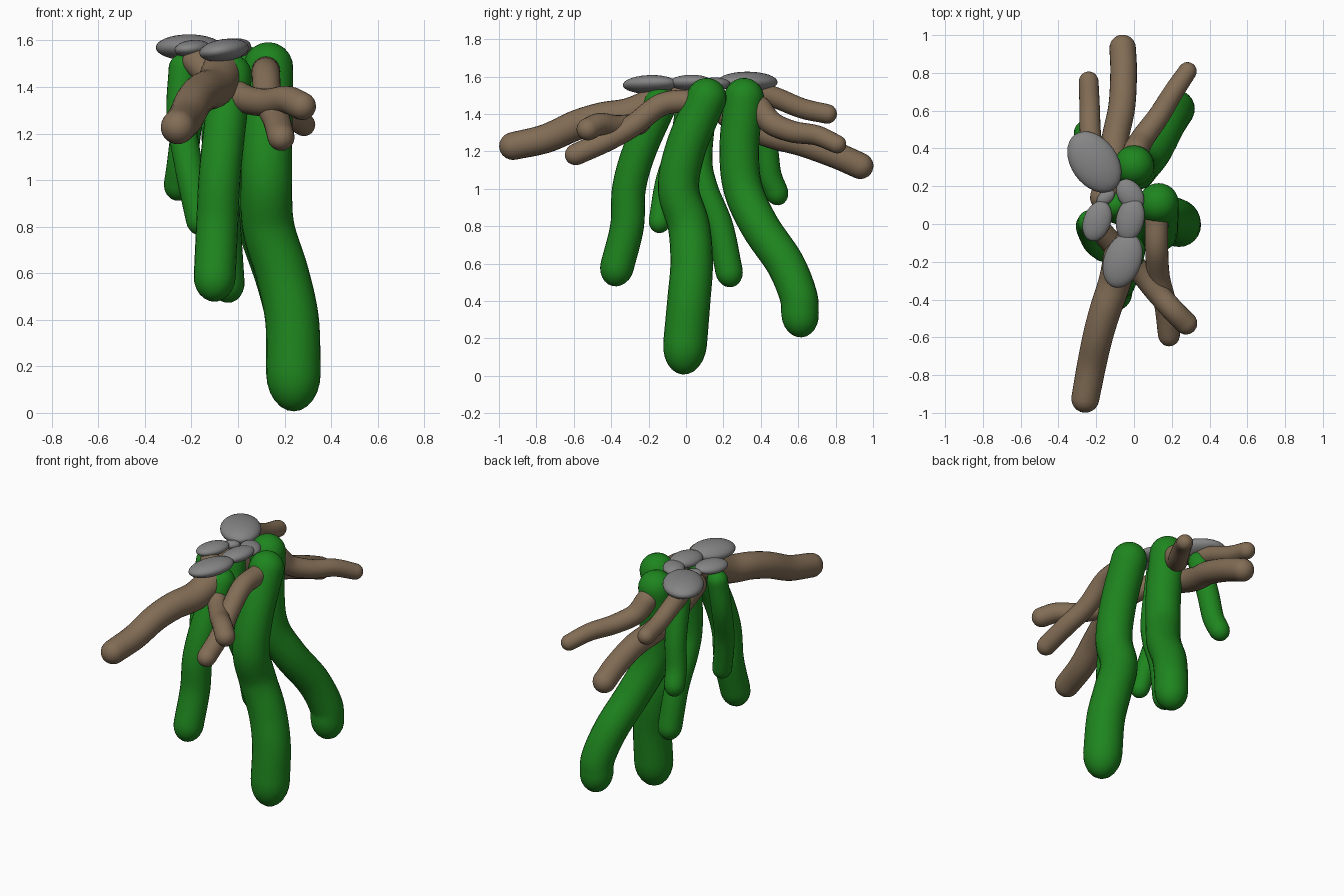
import bpy, bmesh, math
from mathutils import Vector, Matrix

cube = bpy.data.objects.get("Cube")
if cube:
    bpy.data.objects.remove(cube)


def material(name, rgb):
    m = bpy.data.materials.new(name)
    m.use_nodes = True
    m.diffuse_color = (*rgb, 1)
    m.node_tree.nodes["Principled BSDF"].inputs["Base Color"].default_value = (*rgb, 1)
    return m


GREEN = material("leaf green", (0.013, 0.235, 0.013))
BROWN = material("bark brown", (0.225, 0.153, 0.092))
GREY = material("stone grey", (0.235, 0.235, 0.235))


def finish(name, bm, mat):
    bmesh.ops.recalc_face_normals(bm, faces=bm.faces)
    for f in bm.faces:
        f.smooth = True
    mesh = bpy.data.meshes.new(name)
    bm.to_mesh(mesh)
    bm.free()
    mesh.materials.append(mat)
    obj = bpy.data.objects.new(name, mesh)
    bpy.context.collection.objects.link(obj)


def spline(points, steps=8):
    """Smooth curve through the given centre points."""
    p = [2 * points[0] - points[1], *points, 2 * points[-1] - points[-2]]
    out = []
    for i in range(1, len(p) - 2):
        a, b, c, d = p[i - 1:i + 3]
        for s in range(steps):
            t = s / steps
            out.append(0.5 * (2 * b + (c - a) * t + (2 * a - 5 * b + 4 * c - d) * t ** 2
                              + (3 * b - a - 3 * c + d) * t ** 3))
    return out + [points[-1]]


def tube(name, mat, r0, r1, points, tip=1.0, sides=24, cap=6):
    """Tapered tube with a round start and a rounded end, tip times its radius long."""
    path = spline([Vector(q) for q in points])
    n = len(path) - 1
    tangents = [(path[min(i + 1, n)] - path[max(i - 1, 0)]).normalized() for i in range(n + 1)]
    stations = [(c, t, r0 + (r1 - r0) * i / n) for i, (c, t) in enumerate(zip(path, tangents))]
    head_step, tail_step = -tangents[0] * r0, tangents[-1] * r1 * tip
    arcs = [math.pi / 2 * k / cap for k in range(1, cap)]
    head = [(path[0] + head_step * math.sin(a), tangents[0], r0 * math.cos(a)) for a in arcs]
    tail = [(path[-1] + tail_step * math.sin(a), tangents[-1], r1 * math.cos(a)) for a in arcs]
    bm = bmesh.new()
    rings = []
    for c, t, r in head[::-1] + stations + tail:
        u = Vector((1, 0, 0)).cross(t).normalized()
        v = t.cross(u)
        angles = [math.tau * k / sides for k in range(sides)]
        rings.append([bm.verts.new(c + r * (u * math.cos(a) + v * math.sin(a))) for a in angles])
    for a, b in zip(rings, rings[1:]):
        for k in range(sides):
            j = (k + 1) % sides
            bm.faces.new((a[k], a[j], b[j], b[k]))
    for ring, end in ((rings[0], path[0] + head_step), (rings[-1], path[-1] + tail_step)):
        apex = bm.verts.new(end)
        for k in range(sides):
            bm.faces.new((ring[k], ring[(k + 1) % sides], apex))
    finish(name, bm, mat)


def stone(name, centre, size, angle, tilt=0):
    """Flattened pebble turned about z, with its left side raised by tilt."""
    bm = bmesh.new()
    place = (Matrix.Translation(centre) @ Matrix.Rotation(math.radians(-tilt), 4, "Y")
             @ Matrix.Rotation(math.radians(angle), 4, "Z") @ Matrix.Diagonal((*size, 1)))
    bmesh.ops.create_uvsphere(bm, u_segments=32, v_segments=16, radius=1, matrix=place)
    finish(name, bm, GREY)


# Hanging green vines
tube("main_vine", GREEN, 0.107, 0.117, [(.13, .11, 1.485), (.125, 0, 1.22), (.122, -.04, 1),
     (.13, .015, .8), (.19, .03, .6), (.232, .015, .4), (.238, -.005, .17)], tip=1.4)
tube("back_vine", GREEN, 0.107, 0.1, [(0, .31, 1.485), (.01, .285, 1.22), (.03, .305, 1),
     (.1, .395, .8), (.17, .53, .6), (.215, .6, .43), (.222, .61, .33)], tip=1.25)
tube("front_vine", GREEN, 0.09, 0.09, [(-.03, -.14, 1.45), (-.06, -.25, 1.2), (-.08, -.305, 1),
     (-.09, -.315, .8), (-.1, -.368, .585)], tip=1.2)
tube("middle_vine", GREEN, 0.07, 0.073, [(-.1, .1, 1.48), (-.085, .07, 1.17), (-.075, .1, 1),
     (-.06, .18, .8), (-.045, .23, .56)], tip=1.2)
tube("short_back_vine", GREEN, 0.067, 0.063, [(-.205, .36, 1.48), (-.22, .42, 1.25),
     (-.24, .445, 1.08), (-.255, .482, .985)], tip=1.2)
tube("short_side_vine", GREEN, 0.063, 0.059, [(-.235, .01, 1.48), (-.245, -.02, 1.28),
     (-.21, -.1, 1.05), (-.165, -.14, .83)], tip=1.15)

# Spreading brown roots
tube("long_front_root", BROWN, 0.09, 0.074, [(-.067, -.14, 1.465), (-.1, -.3, 1.4), (-.15, -.45, 1.378),
     (-.19, -.59, 1.338), (-.225, -.75, 1.268), (-.258, -.925, 1.228)])
tube("bent_front_root", BROWN, 0.062, 0.058, [(.12, .03, 1.47), (.12, -.13, 1.45), (.13, -.28, 1.34),
     (.165, -.42, 1.26), (.185, -.585, 1.185)], tip=1.1)
tube("side_front_root", BROWN, 0.06, 0.06, [(-.18, -.03, 1.51), (-.1, -.12, 1.44), (.02, -.24, 1.355),
     (.12, -.36, 1.333), (.21, -.46, 1.345), (.275, -.525, 1.318)])
tube("long_back_root", BROWN, 0.073, 0.07, [(-.16, .14, 1.48), (-.12, .28, 1.36), (-.1, .45, 1.29),
     (-.065, .62, 1.245), (-.055, .8, 1.18), (-.06, .932, 1.122)])
tube("short_back_root", BROWN, 0.058, 0.052, [(-.21, .32, 1.53), (-.23, .47, 1.49),
     (-.235, .62, 1.43), (-.24, .755, 1.4)])
tube("side_back_root", BROWN, 0.067, 0.049, [(.01, .39, 1.43), (.05, .46, 1.35), (.13, .57, 1.305),
     (.21, .7, 1.285), (.283, .808, 1.238)])

# Pebbles on top
stone("large_back_stone", (-.21, .328, 1.57), (.178, .123, .056), -55)
stone("front_stone", (-.06, -.193, 1.558), (.15, .1, .048), 70, 8)
stone("right_stone", (-.195, .015, 1.565), (.11, .073, .037), 70, 5)
stone("centre_stone", (-.02, .025, 1.568), (.117, .075, .04), 78, 8)
stone("inner_stone", (-.02, .155, 1.56), (.09, .065, .035), -55)
stone("tiny_stone", (-.15, .14, 1.555), (.055, .035, .025), 40)
